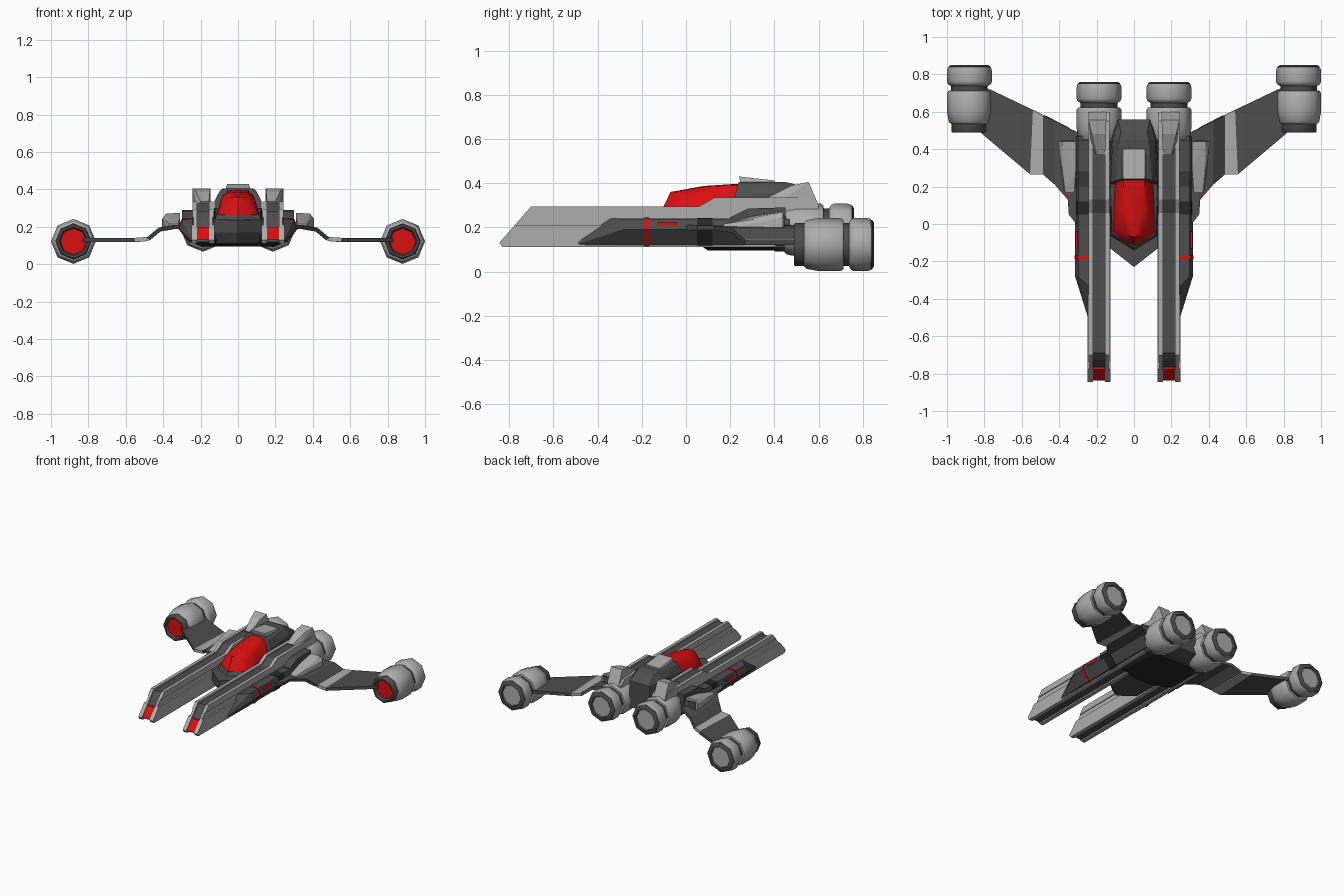
import bpy, bmesh, math
from mathutils import Vector

if "Cube" in bpy.data.objects:
    bpy.data.objects.remove(bpy.data.objects["Cube"])


def material(name, c):
    m = bpy.data.materials.new(name)
    m.diffuse_color = (*c, 1)
    m.use_nodes = True
    m.node_tree.nodes["Principled BSDF"].inputs["Base Color"].default_value = m.diffuse_color
    return m


DARK = material("dark_grey", (0.075, 0.075, 0.075))
BLACK = material("black_grey", (0.02, 0.02, 0.02))
LIGHT = material("light_grey", (0.42, 0.42, 0.42))
RED = material("red", (0.7, 0.005, 0.005))


def finish(name, bm, mat, mirror=True, smooth=None, solid=0):
    bmesh.ops.recalc_face_normals(bm, faces=bm.faces)
    me = bpy.data.meshes.new(name)
    bm.to_mesh(me)
    bm.free()
    me.materials.append(mat)
    ob = bpy.data.objects.new(name, me)
    bpy.context.collection.objects.link(ob)
    if smooth:
        bpy.ops.object.select_all(action='DESELECT')
        ob.select_set(True)
        bpy.context.view_layer.objects.active = ob
        bpy.ops.object.shade_smooth_by_angle(angle=math.radians(smooth))
    if solid:
        s = ob.modifiers.new("thickness", 'SOLIDIFY')
        s.thickness, s.offset = solid, 0
    if mirror:
        ob.modifiers.new("mirror", 'MIRROR').use_mirror_merge = False
    return ob


def hull(name, pts, mat, mirror=True, both=False, smooth=None):
    """Convex solid; both=True reflects the points over x = 0."""
    if both:
        pts = pts + [(-x, y, z) for x, y, z in pts if x]
    bm = bmesh.new()
    for p in pts:
        bm.verts.new(p)
    bmesh.ops.convex_hull(bm, input=bm.verts)
    bmesh.ops.dissolve_limit(bm, angle_limit=0.02, verts=bm.verts, edges=bm.edges)
    return finish(name, bm, mat, mirror and not both, smooth)


def plate(name, prof, x0, x1, mat):
    """Side profile (y, z) extruded across x, mirrored."""
    bm = bmesh.new()
    f = bm.faces.new([bm.verts.new((x0, y, z)) for y, z in prof])
    r = bmesh.ops.extrude_face_region(bm, geom=[f])
    vs = [v for v in r['geom'] if isinstance(v, bmesh.types.BMVert)]
    bmesh.ops.translate(bm, verts=vs, vec=(x1 - x0, 0, 0))
    return finish(name, bm, mat)


def box(name, x, y, z, mat):
    return plate(name, [(y[0], z[0]), (y[1], z[0]), (y[1], z[1]), (y[0], z[1])], x[0], x[1], mat)


def lathe(name, prof, c, mat):
    """Eight-sided body along y from (y, radius) pairs around c."""
    bm = bmesh.new()
    rings = []
    for y, r in prof:
        rings.append([bm.verts.new((c[0] + r * math.cos(k * math.pi / 4), c[1] + y,
                                    c[2] + r * math.sin(k * math.pi / 4))) for k in range(8)])
    for a, b in zip(rings, rings[1:]):
        for k in range(8):
            bm.faces.new((a[k], a[k - 1], b[k - 1], b[k]))
    bm.faces.new(rings[0])
    bm.faces.new(rings[-1])
    return finish(name, bm, mat, smooth=46)


# Four engines: wing tips and main pair
for tag, c in (("wing", (0.88, 0, 0.122)), ("main", (0.187, -0.09, 0.187))):
    lathe(tag + "_engine_intake", [(0.515, .07), (0.488, .078), (0.488, .09), (0.495, .097), (0.55, .097)], c, DARK)
    lathe(tag + "_engine_body", [(0.535, .098), (0.545, .11), (0.60, .12), (0.70, .12), (0.712, .112), (0.715, .09)], c, LIGHT)
    lathe(tag + "_engine_neck", [(0.71, .098), (0.75, .098)], c, DARK)
    lathe(tag + "_engine_ring", [(0.738, .1), (0.748, .115), (0.76, .12), (0.82, .12), (0.838, .115), (0.838, .1)], c, LIGHT)
    lathe(tag + "_engine_nozzle", [(0.83, .112), (0.842, .112), (0.85, .1), (0.85, .082), (0.80, .065)], c, DARK)
    lathe(tag + "_engine_intake_glow", [(0.508, .07), (0.516, .07)], c, RED)
    lathe(tag + "_engine_exhaust_glow", [(0.79, .065), (0.808, .064)], c, RED)

# Long twin rails: paired side plates around a dark core
lower = [(-.845, .13), (-.83, .11), (.5, .11), (.5, .21), (-.775, .21)]
middle = [(-.775, .21), (.55, .21), (.55, .25), (-.74, .25)]
upper = [(-.74, .25), (.6, .25), (.6, .30), (.55, .335), (.13, .335), (.06, .295), (-.70, .295)]
for tag, prof, w in (("lower", lower, .062), ("middle", middle, .05), ("upper", upper, .056)):
    plate("rail_inner_" + tag, prof, .187 - w, .155, LIGHT)
    plate("rail_outer_" + tag, prof, .219, .187 + w, LIGHT)
plate("rail_core", [(-.825, .12), (.55, .12), (.55, .325), (.13, .325), (.06, .283), (-.69, .283), (-.725, .25)],
      .15, .224, DARK)
plate("rail_muzzle", [(-.838, .13), (-.777, .2), (-.75, .2), (-.81, .13)], .153, .221, RED)

# Wedge fins on top of the rails
hull("rail_fin", [(x, y, z) for x0, x1, y, z in ((.155, .20, .37, .335), (.15, .225, .48, .39), (.148, .243, .555, .405),
                                                 (.148, .243, .6, .30), (.155, .225, .4, .30)) for x in (x0, x1)], LIGHT)

# Tapered side hulls with red trim
def section(y, g=0):
    return [(.24, y, .24 + g), (.298 + g, y, .238 + g), (.315 + g, y, .19), (.262 + g, y, .12 - g), (.24, y, .12 - g)]

hull("side_hull", section(-.28) + section(.47) + [(.24, -.52, .12), (.24, -.34, .24), (.245, -.50, .12)], DARK)
hull("side_hull_stripe", section(-.187, .004) + section(-.168, .004), RED)
hull("side_hull_band", section(.05, .003) + section(.12, .003), BLACK)
box("side_hull_light", (.29, .314), (-.13, -.04), (.205, .225), RED)
hull("side_hull_shoulder", [(x, y, z) for y, t in ((.2, .245), (.28, .285), (.45, .29)) for x in (.24, .30)
                            for z in (.2, t)], DARK)

# Swept cranked wings: stations (x, front y, back y, z)
def wing(name, stations, mat):
    bm = bmesh.new()
    rows = [(bm.verts.new((x, f, z)), bm.verts.new((x + dx, b, z))) for x, f, b, z, dx in stations]
    for a, b in zip(rows, rows[1:]):
        bm.faces.new((a[0], b[0], b[1], a[1]))
    finish(name, bm, mat, solid=.022)

wing("wing_outer", [(.83, .497, .74, .13, 0), (.77, .446, .72, .13, 0), (.555, .265, .61, .13, -.015)], DARK)
wing("wing_strip", [(.555, .265, .61, .13, -.015), (.48, .265, .58, .135, 0)], LIGHT)
wing("wing_root", [(.48, .265, .58, .135, 0), (.42, .21, .55, .185, 0), (.35, .13, .515, .197, 0),
                   (.348, .05, .51, .198, 0), (.30, -.01, .49, .20, 0)], DARK)

# Wedge pods at the wing roots
hull("wing_pod", [(.315, .17, .19), (.375, .17, .19), (.32, .17, .215), (.368, .17, .215),
                  (.31, .44, .19), (.405, .44, .19), (.405, .44, .245), (.385, .44, .27), (.31, .44, .275),
                  (.31, .30, .25), (.385, .30, .235)], LIGHT)
box("wing_pod_intake", (.322, .366), (.163, .18), (.188, .207), RED)
box("wing_pod_exhaust", (.32, .39), (.43, .446), (.2, .255), DARK)

# Central fuselage
hull("fuselage", [(0, -.23, .235), (.128, -.13, .24), (0, -.23, .17), (.128, -.13, .17), (0, -.19, .11), (.11, -.10, .11),
                  (.128, .45, .11), (.128, .45, .24), (.085, .56, .24), (.085, .56, .14)], DARK, both=True)
hull("cockpit_sill", [(0, -.14, .24), (.122, -.065, .24), (0, -.125, .262), (.116, -.055, .265), (.128, .24, .30),
                      (.128, .24, .2)], DARK, both=True)
hull("rear_spine", [(.125, .2, .2), (.125, .22, .34), (.095, .235, .395), (.07, .24, .405), (.08, .45, .405),
                    (.115, .45, .36), (.07, .49, .395), (.085, .56, .34), (.085, .56, .2), (.125, .45, .2)],
     DARK, both=True)
hull("spine_panel", [(.058, .24, .43), (.066, .25, .39), (.058, .40, .412), (.068, .41, .39)], LIGHT, both=True)

# Red faceted canopy
hull("canopy", [(0, -.12, .255), (.06, -.09, .255), (.112, -.05, .255), (0, -.07, .36), (.045, -.055, .358),
                (.085, -.02, .335), (.114, .08, .26), (.09, .08, .35), (.055, .08, .383), (0, .08, .387), (.105, .235, .28),
                (.085, .235, .36), (.055, .235, .393), (0, .235, .397)], RED, both=True, smooth=35)

# Belly plate and lower body between the side hulls
hull("belly", [(.06, .10, .095), (.2, .16, .095), (.2, .38, .095), (.15, .45, .095), (.1, .03, .14), (.27, .1, .14),
               (.27, .45, .14), (.15, .49, .14)], BLACK, both=True)
hull("rear_body", [(.25, .05, .13), (.25, .05, .23), (.27, .47, .13), (.27, .47, .25)], DARK, both=True)
